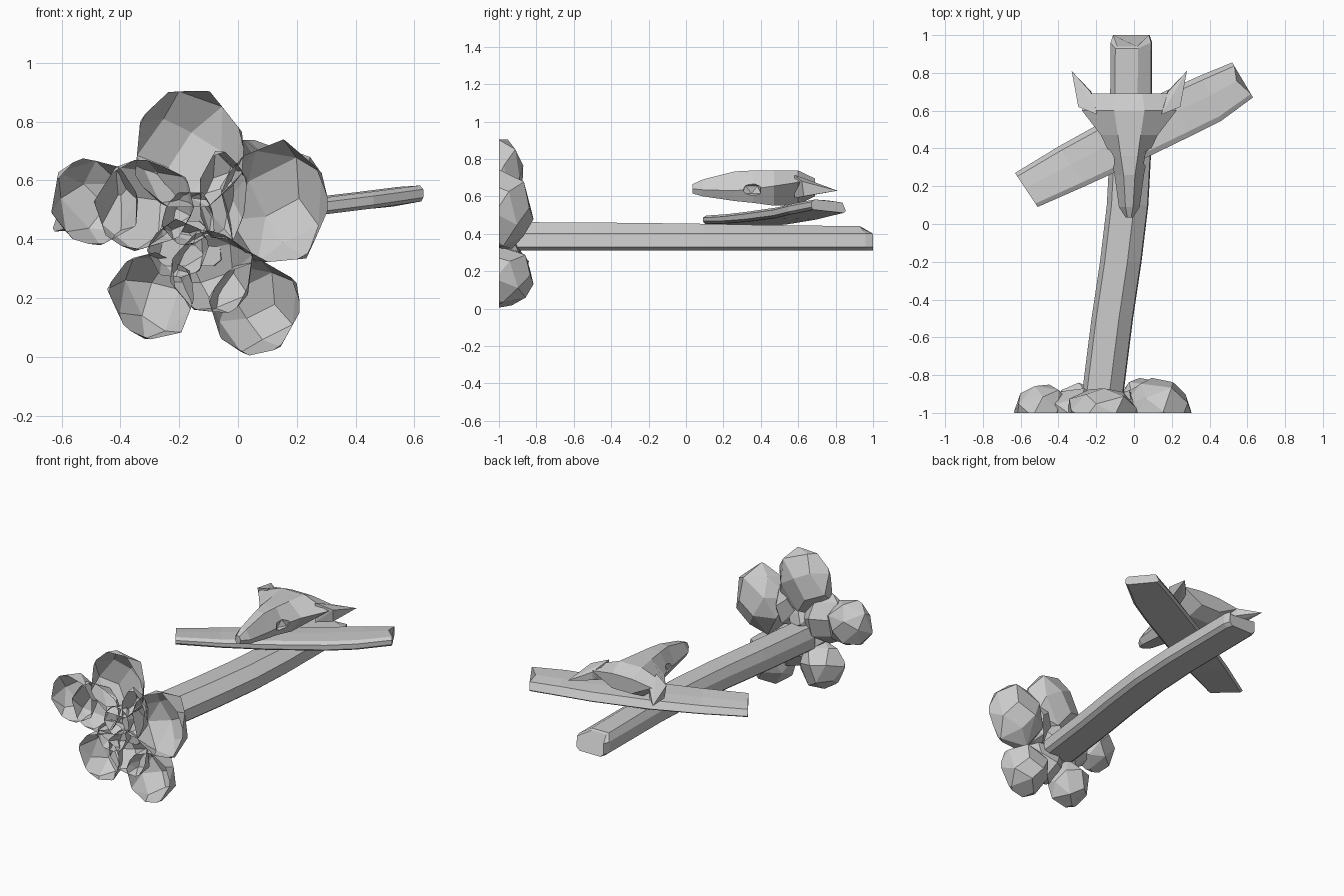
import bpy, bmesh, math, random
from mathutils import Vector

if "Cube" in bpy.data.objects:
    bpy.data.objects.remove(bpy.data.objects["Cube"])

random.seed(4)

def finish(name, bm):
    bmesh.ops.recalc_face_normals(bm, faces=bm.faces)
    me = bpy.data.meshes.new(name)
    bm.to_mesh(me)
    bm.free()
    ob = bpy.data.objects.new(name, me)
    bpy.context.collection.objects.link(ob)
    return ob

def loft(rings):
    """Skin a list of equal-length point rings and cap both ends."""
    bm = bmesh.new()
    vs = [[bm.verts.new(p) for p in r] for r in rings]
    n = len(rings[0])
    for a, b in zip(vs, vs[1:]):
        for i in range(n):
            bm.faces.new((a[i], a[(i + 1) % n], b[(i + 1) % n], b[i]))
    bm.faces.new(vs[0])
    bm.faces.new(vs[-1])
    return bm

# Post: bevelled plank, gently bowed, with a stepped broken end
def post_ring(y, cx, top, s=1.0, step=0.0):
    prof = [(-.11, .33), (-.085, .31), (.085, .31), (.11, .33),
            (.105, .40), (.035, top), (-.085, top), (-.11, .40)]
    return [(cx + x * s, y - (step if z > .41 else 0), z) for x, z in prof]

finish("post", loft([
    post_ring(-.92, -.168, .462), post_ring(-.5, -.115, .46),
    post_ring(-.2, -.07, .457), post_ring(.1, -.034, .453),
    post_ring(.4, -.018, .447), post_ring(.96, -.014, .44, 1, .03),
    post_ring(1.0, -.014, .43, .88, .06)]))

# Crossbar: flat plank with a slight roll and bend, chipped at the right end
def bar_ring(a, b, za, zb, t, chip=0):
    a, b = Vector((*a, za)), Vector((*b, zb))
    fr = [(.0, .012), (.06, 0), (.94, 0), (1, .012), (1, t - .015),
          (.9, t), (.45, t + .004), (.1, t)]
    along = Vector((.89, .45, 0))
    return [tuple(a.lerp(b, f) + Vector((0, 0, z)) - along * (chip if f == .45 else 0))
            for f, z in fr]

finish("crossbar", loft([
    bar_ring((-.63, .27), (-.51, .09), .425, .455, .045),
    bar_ring((-.4, .41), (-.26, .20), .435, .457, .05),
    bar_ring((-.13, .56), (-.02, .31), .45, .465, .055),
    bar_ring((.18, .71), (.30, .465), .475, .485, .057),
    bar_ring((.36, .79), (.46, .545), .495, .505, .057),
    bar_ring((.52, .855), (.63, .67), .51, .53, .055, .03)]))

# Skull: y, half width, base half width, base z, cheek z, crown z, crown half width
CX = -.025
stations = [(.035, .02, .012, .615, .64, .665, .01),
            (.09, .055, .035, .60, .635, .69, .02),
            (.26, .078, .05, .575, .63, .733, .03),
            (.36, .098, .06, .565, .64, .738, .045),
            (.47, .15, .08, .55, .655, .738, .06),
            (.60, .25, .09, .555, .675, .738, .08),
            (.69, .215, .07, .60, .675, .695, .07)]
rings = []
for y, w, bw, bz, mz, tz, tw in stations:
    rings.append([(CX + x, y, z) for x, z in
                  [(-bw, bz), (bw, bz), (w, mz), (tw, tz), (-tw, tz), (-w, mz)]])
skull = finish("skull", loft(rings))

# Pointed horns at the back corners of the skull
for side, s in (("left", -1), ("right", 1)):
    bm = bmesh.new()
    for x, y, z in [(.305, .81, .63), (.27, .62, .68), (.262, .63, .60), (.17, .58, .715),
                    (.17, .58, .59), (.205, .70, .67), (.20, .70, .62)]:
        bm.verts.new((CX + s * x, y, z))
    bmesh.ops.convex_hull(bm, input=bm.verts)
    finish("horn_" + side, bm)

# Eye sockets: faceted pits cut into the skull sides
for s in (-1, 1):
    bpy.ops.mesh.primitive_ico_sphere_add(subdivisions=1, radius=1,
                                          location=(CX + s * .105, .35, .635))
    cut = bpy.context.object
    cut.name = "eye_cutter"
    cut.scale = (.05, .06, .045)
    cut.hide_render = True
    cut.hide_set(True)
    m = skull.modifiers.new("socket", 'BOOLEAN')
    m.object = cut
    m.operation = 'DIFFERENCE'
    m.solver = 'EXACT'

# Rocks: faceted half boulders, open where they meet the base plane
def rock(name, x0, x1, z0, z1, depth, n=26):
    bm = bmesh.new()
    turn = random.uniform(0, 6)
    for i in range(n):
        h = 1 - 2 * (i + .5) / n
        r = math.sqrt(1 - h * h)
        t = i * 2.39996 + turn
        v = Vector((r * math.cos(t), h, r * math.sin(t)))
        bm.verts.new(v * random.uniform(.92, 1.06))
    res = bmesh.ops.convex_hull(bm, input=bm.verts)
    bmesh.ops.delete(bm, geom=res["geom_interior"], context='VERTS')
    bmesh.ops.dissolve_limit(bm, angle_limit=math.radians(14), verts=bm.verts, edges=bm.edges)
    bmesh.ops.bisect_plane(bm, geom=bm.verts[:] + bm.edges[:] + bm.faces[:],
                           plane_co=(0, 0, 0), plane_no=(0, 1, 0), clear_inner=True)
    lo = [min(v.co[k] for v in bm.verts) for k in range(3)]
    hi = [max(v.co[k] for v in bm.verts) for k in range(3)]
    goal = [(x0, x1), (-1, -1 + depth), (z0, z1)]
    for v in bm.verts:
        for k in range(3):
            a, b = goal[k]
            v.co[k] = a + (v.co[k] - lo[k]) / (hi[k] - lo[k]) * (b - a)
    finish(name, bm)

outer = [(-.35, .02, .51, .905, .13), (-.06, .305, .32, .74, .185),
         (-.635, -.34, .38, .675, .15), (-.445, -.15, .06, .355, .16),
         (-.10, .21, .005, .33, .185)]
inner = [(-.49, -.15, .36, .67, .13), (-.23, .05, .15, .43, .13),
         (-.13, .03, .40, .70, .12), (-.31, -.1, .27, .47, .12),
         (-.26, -.08, .38, .56, .12)]
for i, d in enumerate(outer):
    rock(f"large_rock_{i + 1}", *d)
for i, d in enumerate(inner):
    rock(f"small_rock_{i + 1}", *d, n=20)
